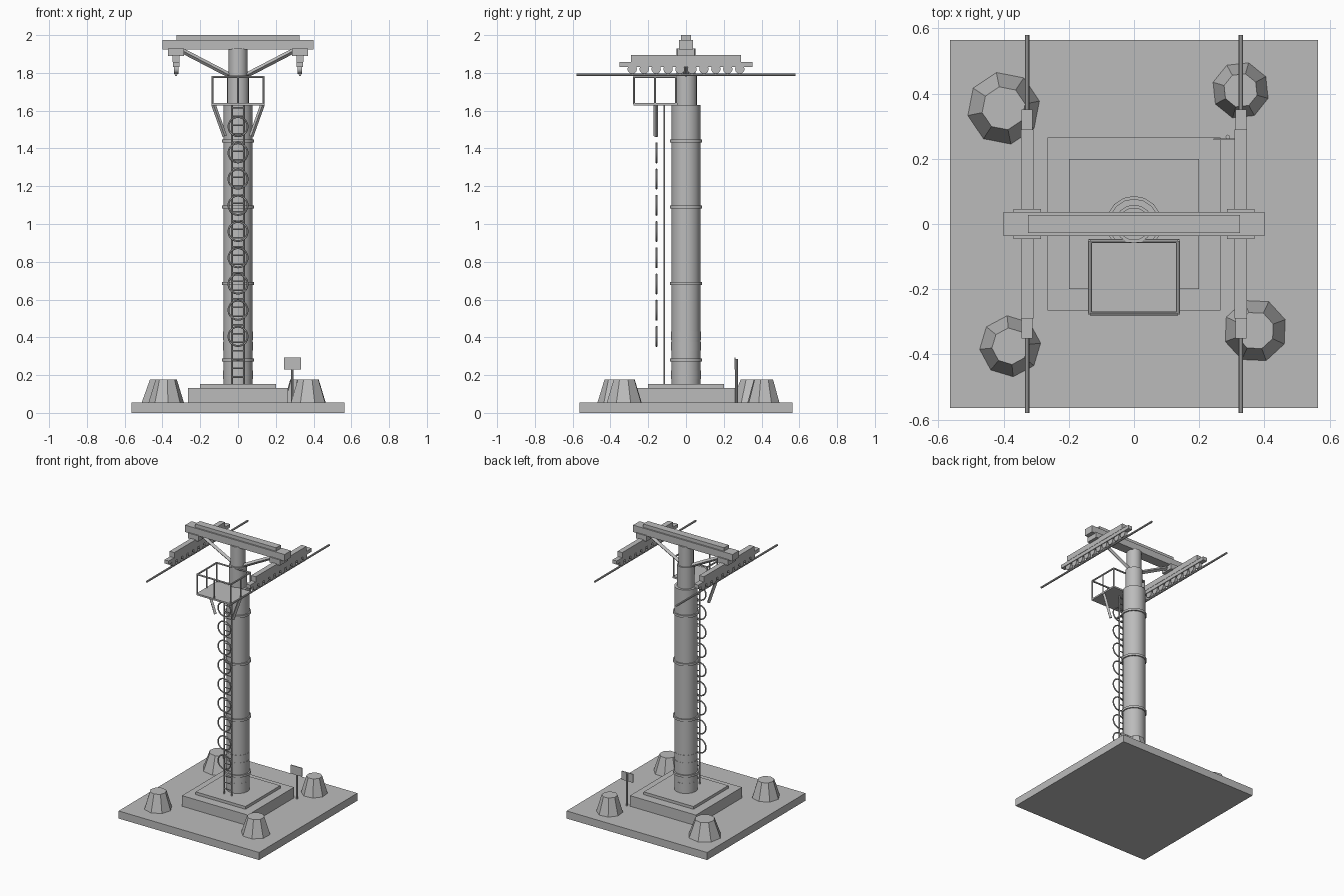
import bpy
import math
from mathutils import Vector

if "Cube" in bpy.data.objects:
    bpy.data.objects.remove(bpy.data.objects["Cube"], do_unlink=True)

grey = bpy.data.materials.new("plain_grey")
grey.use_nodes = True
grey.diffuse_color = (0.5, 0.5, 0.5, 1)
grey.node_tree.nodes["Principled BSDF"].inputs["Base Color"].default_value = (0.5, 0.5, 0.5, 1)


def finish(name, smooth=False):
    ob = bpy.context.object
    ob.name = name
    ob.data.materials.append(grey)
    if smooth:
        bpy.ops.object.shade_smooth_by_angle(angle=math.radians(40))
    return ob


def box(name, x, y, z):
    """Box from (min, max) pairs."""
    bpy.ops.mesh.primitive_cube_add(size=1, location=[sum(p) / 2 for p in (x, y, z)])
    ob = finish(name)
    ob.scale = [p[1] - p[0] for p in (x, y, z)]
    bpy.ops.object.transform_apply(location=False, rotation=False, scale=True)
    return ob


def rod(name, a, b, r, sides=8):
    """Straight bar between two points."""
    a, b = Vector(a), Vector(b)
    bpy.ops.mesh.primitive_cylinder_add(vertices=sides, radius=r, depth=(b - a).length,
                                        location=(a + b) / 2)
    ob = finish(name, sides > 4)
    ob.rotation_euler = (b - a).to_track_quat("Z", "Y").to_euler()
    return ob


def column(name, r, z0, z1):
    return rod(name, (0, 0, z0), (0, 0, z1), r, 16)


def sym(h):
    return (-h, h)


# Ground slab and stepped footing
box("ground_slab", sym(0.565), sym(0.565), (0, 0.055))
box("footing", sym(0.265), sym(0.265), (0.055, 0.132))
box("footing_pad", sym(0.2), sym(0.2), (0.132, 0.152))

# Eight-sided rocks
rocks = [(-0.40, 0.355, 0.112, 0.2), (0.327, 0.41, 0.088, 0.5),
         (-0.38, -0.375, 0.094, 0.1), (0.372, -0.327, 0.098, 0.35)]
for x, y, r, turn in rocks:
    bpy.ops.mesh.primitive_cone_add(vertices=8, radius1=r, radius2=r * 0.6, depth=0.122,
                                    location=(x, y, 0.116), rotation=(0, 0, turn))
    finish("rock")

# Stepped column with flanges and lower sleeves
column("column_lower", 0.077, 0.15, 1.63)
column("column_upper", 0.059, 1.63, 1.785)
column("column_neck", 0.05, 1.785, 1.93)
for z in (0.28, 0.685, 1.09, 1.44):
    column("column_flange", 0.086, z - 0.008, z + 0.008)
for z in (0.18, 0.33, 0.385):
    column("column_sleeve", 0.0785, z, z + 0.045)

# Crossarm
box("crossarm", sym(0.4), sym(0.037), (1.925, 1.975))
box("crossarm_walkway", sym(0.325), sym(0.027), (1.975, 2.0))

# Parts on each side of the crossarm
for s in (-1, 1):
    cx = s * 0.328

    def across(h):
        return (cx - h, cx + h)

    rod("crossarm_brace", (s * 0.04, 0, 1.785), (s * 0.29, 0, 1.915), 0.014, 4)
    box("hanger_bracket", across(0.042), sym(0.046), (1.89, 1.93))
    box("sheave_beam", across(0.019), sym(0.29), (1.857, 1.896))
    box("sheave_rail", across(0.017), sym(0.352), (1.832, 1.858))
    for i in range(10):
        y = -0.285 + i * 0.57 / 9
        rod("sheave_wheel", (cx - 0.012, y, 1.82), (cx + 0.012, y, 1.82), 0.025, 12)
    rod("cable", (cx, -0.58, 1.79), (cx, 0.58, 1.79), 0.007)

# Work platform with railing
px, front, back = 0.135, -0.275, -0.052
mid = (front + back) / 2
box("platform_floor", sym(0.14), (front - 0.004, back + 0.006), (1.628, 1.64))
posts = [(x, y) for x in (-px, 0, px) for y in (front, mid, back)
         if (x, y) not in ((0, mid), (0, back))]
for x, y in posts:
    rod("railing_post", (x, y, 1.635), (x, y, 1.778), 0.005)
corners = [(-px, front), (px, front), (px, back), (-px, back)]
for i, a in enumerate(corners):
    b = corners[(i + 1) % 4]
    rod("railing_top", (*a, 1.778), (*b, 1.778), 0.006)
for s in (-1, 1):
    rod("platform_brace", (s * 0.13, -0.16, 1.632), (s * 0.07, -0.16, 1.465), 0.012, 4)

# Ladder with upright hoops
for x in (-0.032, 0.032):
    rod("ladder_rail", (x, -0.115, 0.152), (x, -0.115, 1.635), 0.005)
for i in range(32):
    z = 0.19 + i * 0.046
    rod("ladder_rung", (-0.032, -0.115, z), (0.032, -0.115, z), 0.004, 6)
for i in range(9):
    bpy.ops.mesh.primitive_torus_add(major_radius=0.051, minor_radius=0.005,
                                     major_segments=20, minor_segments=6,
                                     location=(0, -0.156, 0.405 + i * 0.1388),
                                     rotation=(math.pi / 2, 0, 0))
    finish("ladder_hoop", True)

# Small blank sign
rod("sign_post", (0.288, 0.267, 0.055), (0.288, 0.267, 0.285), 0.007)
box("sign_plate", (0.244, 0.333), (0.257, 0.263), (0.23, 0.292))
